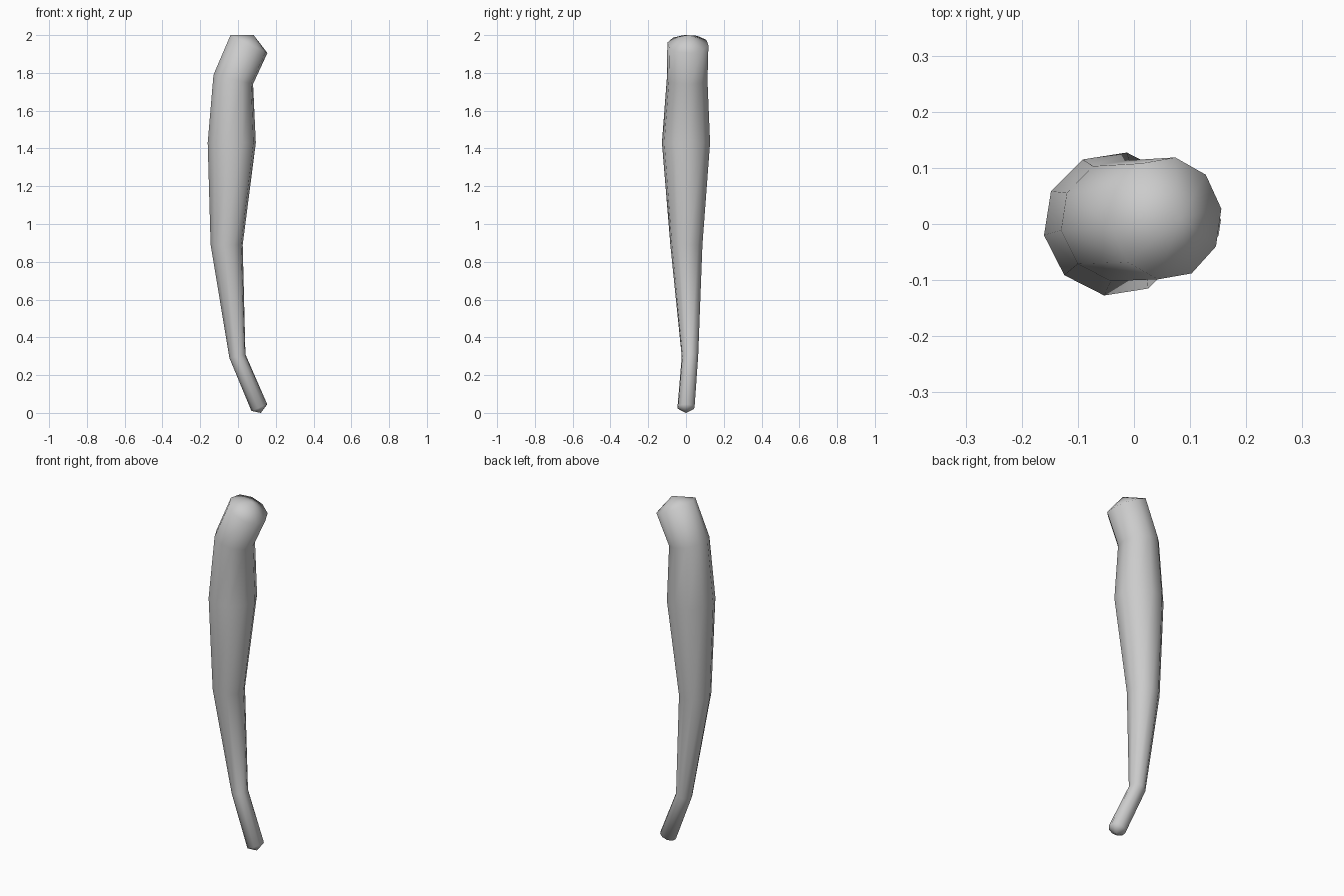
import bpy, bmesh, math
from mathutils import Vector

if "Cube" in bpy.data.objects:
    bpy.data.objects.remove(bpy.data.objects["Cube"])

# Ring stations along the bent stick: centre x, y, z, radius, tilt in degrees
STATIONS = [
    (0.113, 0.0, 0.028, 0.046, 23),
    (-0.003, 0.021, 0.30, 0.044, 13),
    (-0.060, 0.002, 0.89, 0.086, 0),
    (-0.033, 0.0, 1.43, 0.129, 0),
    (-0.025, 0.006, 1.765, 0.109, -13),
    (0.058, 0.010, 1.953, 0.110, -26),
]
SIDES = 10
bm = bmesh.new()


def ring(x, y, z, r, tilt):
    t = math.radians(tilt)
    across = Vector((math.cos(t), 0, math.sin(t)))
    verts = []
    for k in range(SIDES):
        a = math.radians(9 + 360 * k / SIDES)
        p = Vector((x, y, z)) + across * (r * math.cos(a))
        p.y += r * math.sin(a)
        verts.append(bm.verts.new(p))
    return verts


# Tapered ten-sided body
rings = [ring(*s) for s in STATIONS]
for lo, hi in zip(rings, rings[1:]):
    for k in range(SIDES):
        n = (k + 1) % SIDES
        bm.faces.new((lo[k], lo[n], hi[n], hi[k]))

# Low pointed caps at the tip and the top
for loop, pole in ((rings[0], (0.121, 0.0, 0.0)), (rings[-1], (0.083, 0.01, 2.0))):
    tip = bm.verts.new(pole)
    for k in range(SIDES):
        bm.faces.new((loop[k], loop[(k + 1) % SIDES], tip))

bmesh.ops.recalc_face_normals(bm, faces=bm.faces)
for f in bm.faces:
    f.smooth = True
mesh = bpy.data.meshes.new("bent_stick")
bm.to_mesh(mesh)
bm.free()
bpy.context.collection.objects.link(bpy.data.objects.new("bent_stick", mesh))
